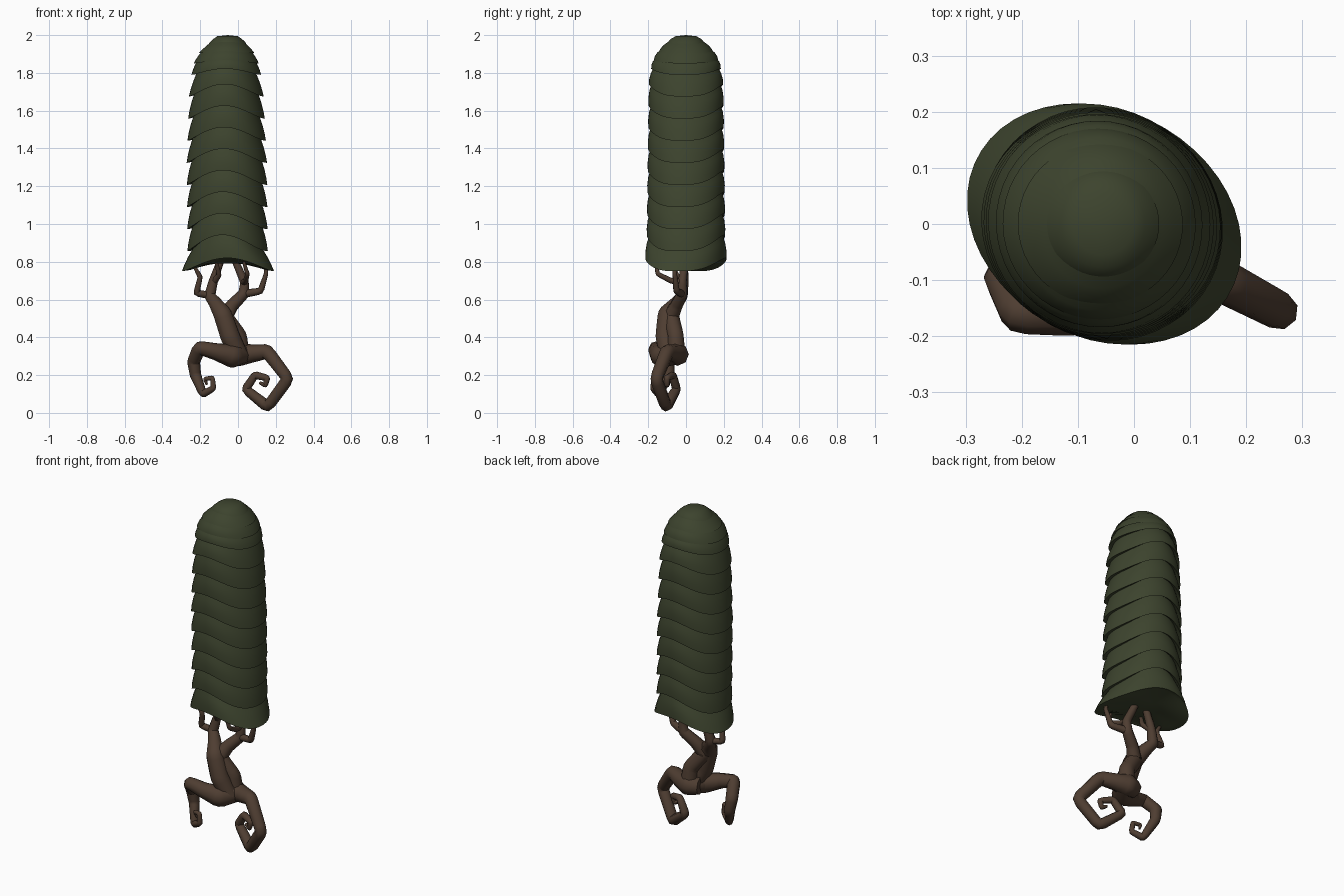
import bpy, bmesh, math
from mathutils import Vector

if "Cube" in bpy.data.objects:
    bpy.data.objects.remove(bpy.data.objects["Cube"])


def material(name, rgb):
    m = bpy.data.materials.new(name)
    m.diffuse_color = (*rgb, 1)
    m.use_nodes = True
    m.node_tree.nodes["Principled BSDF"].inputs["Base Color"].default_value = m.diffuse_color
    return m


GREEN = material("dark leaf green", (0.046, 0.057, 0.027))
BROWN = material("bark brown", (0.077, 0.047, 0.031))


def smooth(ob, angle):
    bpy.ops.object.select_all(action='DESELECT')
    ob.select_set(True)
    bpy.context.view_layer.objects.active = ob
    bpy.ops.object.shade_smooth_by_angle(angle=math.radians(angle))


# Canopy: stacked skirts with wavy hems, lofted as one skin
# hem height at the sides, x radius, y radius, hem rise at front/back, x centre
tiers = [(1.955, .100, .097, .003, -.055), (1.905, .147, .144, .008, -.06),
         (1.85, .172, .170, .018, -.062), (1.79, .184, .184, .032, -.062)]
for i in range(8):
    tiers.append((1.675 - .117 * i, .198 + min(i, 3) * .005, .196 + .0015 * i,
                  .065 + .003 * i, -.062 + .001 * i))
tiers.append((.75, .240, .215, .07, -.053))
SEG = 48


def ring(bm, fn):
    return [bm.verts.new(fn(2 * math.pi * k / SEG)) for k in range(SEG)]


def hem(tier, i, a, inset=0.0, lift=0.0):
    z, rx, ry, rise, cx = tier
    phase = -math.radians(12) * i / 12
    s = abs(math.sin(a - phase)) ** 3
    tuck = inset * (.6 + .4 * math.cos(a) ** 2)
    y = (ry - tuck) * math.sin(a)
    skew = .22 if i == 12 else .006 * i
    return Vector((cx + (rx - tuck) * math.cos(a) - skew * y, y, z + rise * s + lift))


bm = bmesh.new()
rings = []
for i, t in enumerate(tiers):
    if i == 0:
        def start(a):
            return Vector((-.055 + .055 * math.cos(a), .055 * math.sin(a), 1.994))
    else:
        def start(a, p=tiers[i - 1], j=i - 1):
            return hem(p, j, a, .018 if j < 3 else .028, .012)
    rings.append(ring(bm, start))
    for f in (.35, .7):
        def mid(a, f=f, start=start, t=t, i=i):
            v = start(a).lerp(hem(t, i, a), f)
            b = math.sin(math.pi * f)
            return v + Vector((.004 * b * math.cos(a), .009 * b * math.sin(a), 0))
        rings.append(ring(bm, mid))
    rings.append(ring(bm, lambda a: hem(t, i, a)))
last = tiers[-1]
# Shallow hollow underside of the canopy
rings.append(ring(bm, lambda a: hem(last, 12, a, .04, .006)))
rings.append(ring(bm, lambda a: Vector((-.055 + .1 * math.cos(a), .09 * math.sin(a), .79))))
for r0, r1 in zip(rings, rings[1:]):
    for k in range(SEG):
        n = (k + 1) % SEG
        bm.faces.new((r0[k], r1[k], r1[n], r0[n]))
top = bm.verts.new((-.055, 0, 2.0))
low = bm.verts.new((-.055, 0, .79))
for k in range(SEG):
    n = (k + 1) % SEG
    bm.faces.new((top, rings[0][k], rings[0][n]))
    bm.faces.new((low, rings[-1][n], rings[-1][k]))
bmesh.ops.recalc_face_normals(bm, faces=bm.faces)
me = bpy.data.meshes.new("canopy")
bm.to_mesh(me)
bm.free()
canopy = bpy.data.objects.new("canopy", me)
bpy.context.collection.objects.link(canopy)
me.materials.append(GREEN)
smooth(canopy, 50)


# Wood: tapering tubes along points (x, y, z, radius) with cut corners
def limb(name, pts):
    pts = [Vector(p) for p in pts]
    path = [pts[0]]
    for a, b, c in zip(pts, pts[1:], pts[2:]):
        path += [b.lerp(a, .15), b.lerp(a, .03).lerp(c, .03), b.lerp(c, .15)]
    path.append(pts[-1])
    cu = bpy.data.curves.new(name, 'CURVE')
    cu.dimensions = '3D'
    cu.bevel_depth = 1
    cu.bevel_resolution = 2
    cu.use_fill_caps = True
    sp = cu.splines.new('POLY')
    sp.points.add(len(path) - 1)
    for q, p in zip(sp.points, path):
        q.co = (p[0], p[1], p[2], 1)
        q.radius = p[3]
    ob = bpy.data.objects.new(name, cu)
    bpy.context.collection.objects.link(ob)
    cu.materials.append(BROWN)
    bpy.ops.object.select_all(action='DESELECT')
    ob.select_set(True)
    bpy.context.view_layer.objects.active = ob
    bpy.ops.object.convert(target='MESH')
    smooth(bpy.context.view_layer.objects.active, 50)


# Twisted trunk strands
limb("trunk_front", [(.01, -.09, .30, .05), (-.04, -.11, .40, .055), (-.08, -.10, .52, .052),
                     (-.12, -.05, .58, .037), (-.15, -.02, .62, .03), (-.13, -.01, .70, .024),
                     (-.08, -.01, .84, .018)])
limb("trunk_back", [(.015, -.05, .30, .05), (.005, -.055, .41, .044), (-.07, -.08, .51, .045),
                    (-.03, -.05, .57, .035), (.03, -.02, .63, .03), (.035, -.02, .69, .024),
                    (-.03, 0, .84, .018)])
# Branches and twigs reaching into the canopy
limb("left_twig", [(-.14, -.02, .62, .02), (-.22, -.03, .635, .018), (-.20, -.05, .72, .014),
                   (-.24, -.06, .79, .007)])
limb("right_twig", [(.03, -.02, .63, .022), (.12, -.05, .645, .018), (.15, -.06, .74, .012),
                    (.14, -.06, .80, .007)])
limb("front_twig", [(.03, -.02, .69, .018), (.04, -.08, .70, .015), (.05, -.15, .735, .012),
                    (.03, -.16, .80, .008)])
limb("middle_twig", [(-.13, -.01, .69, .018), (-.10, -.05, .73, .014), (-.12, -.09, .82, .009)])
# Curling roots
limb("left_root", [(.02, -.06, .31, .055), (-.03, -.13, .30, .062), (-.12, -.155, .325, .045),
                   (-.205, -.16, .345, .036), (-.235, -.095, .27, .034),
                   (-.225, -.09, .20, .030), (-.185, -.145, .10, .021),
                   (-.13, -.175, .13, .016), (-.135, -.17, .185, .013), (-.175, -.155, .18, .011),
                   (-.165, -.15, .15, .006)])
limb("right_root", [(-.05, -.06, .31, .05), (.01, -.045, .31, .062), (.08, -.065, .315, .047),
                    (.155, -.10, .325, .039), (.265, -.158, .18, .034), (.157, -.105, .032, .032),
                    (.04, -.05, .125, .025), (.09, -.07, .20, .021), (.155, -.10, .185, .017),
                    (.145, -.10, .145, .013), (.115, -.09, .16, .008)])
